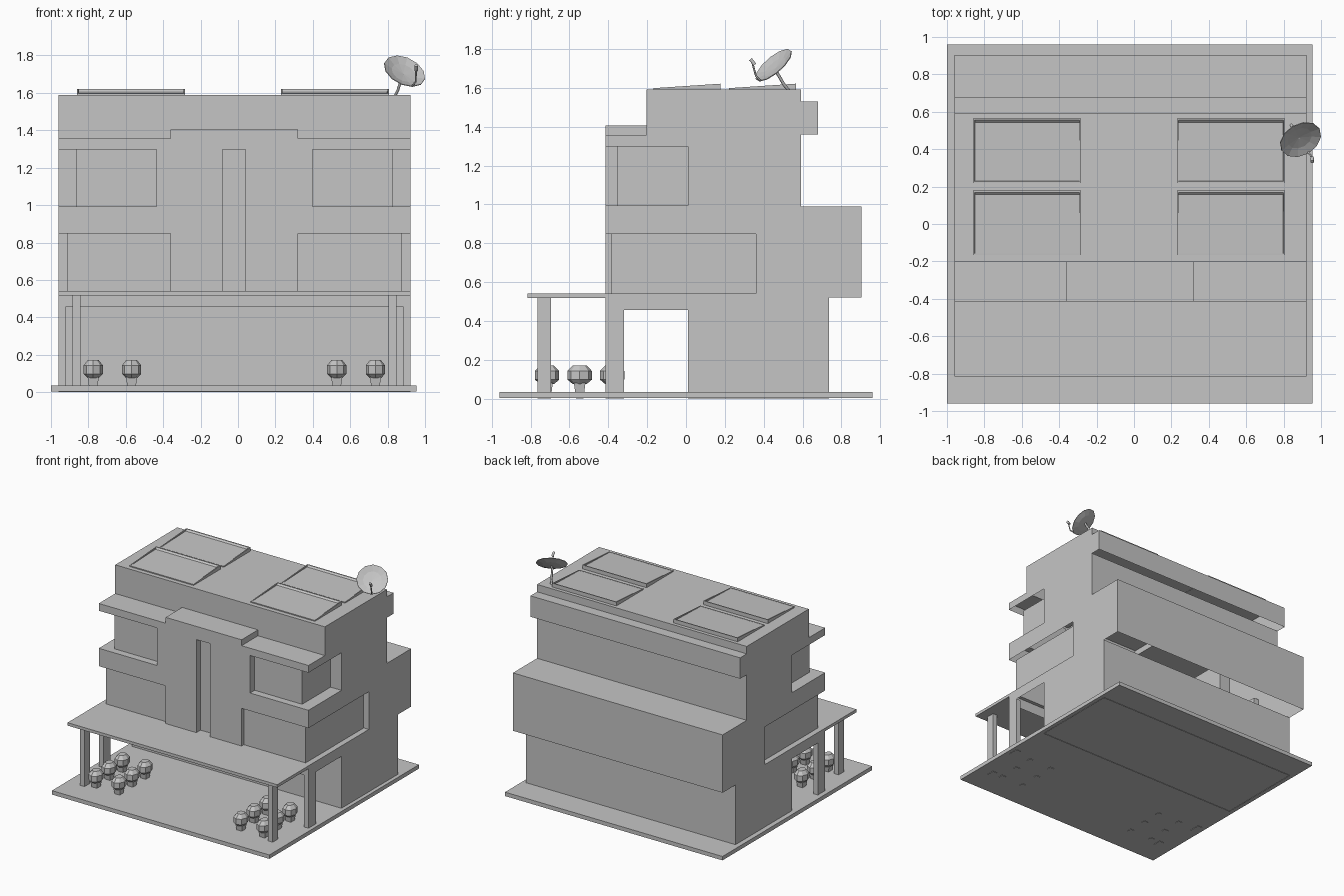
import bpy
import bmesh
from mathutils import Vector, Matrix

cube = bpy.data.objects.get("Cube")
if cube:
    bpy.data.objects.remove(cube, do_unlink=True)

GREY = (0.56, 0.56, 0.56, 1)
mat = bpy.data.materials.new("plain grey")
mat.use_nodes = True
mat.diffuse_color = GREY
mat.node_tree.nodes["Principled BSDF"].inputs["Base Color"].default_value = GREY

MID = -0.019         # the house is mirrored about this x
LEFT, RIGHT = -0.961, 0.923
ROOF = 1.59


def finish(name, bm):
    bmesh.ops.recalc_face_normals(bm, faces=bm.faces[:])
    mesh = bpy.data.meshes.new(name)
    bm.to_mesh(mesh)
    bm.free()
    mesh.materials.append(mat)
    ob = bpy.data.objects.new(name, mesh)
    bpy.context.collection.objects.link(ob)
    return ob


def prism_mesh(outline, axis, lo, hi):
    """Extrude a 2D outline along x (outline in y, z) or z (outline in x, y)."""
    bm = bmesh.new()
    put = (lambda p: (lo, p[0], p[1])) if axis == "x" else (lambda p: (p[0], p[1], lo))
    step = Vector((hi - lo, 0, 0)) if axis == "x" else Vector((0, 0, hi - lo))
    face = bm.faces.new([bm.verts.new(put(p)) for p in outline])
    new = bmesh.ops.extrude_face_region(bm, geom=[face], use_keep_orig=True)["geom"]
    bmesh.ops.translate(bm, vec=step, verts=[v for v in new if isinstance(v, bmesh.types.BMVert)])
    bmesh.ops.recalc_face_normals(bm, faces=bm.faces[:])
    return bm


def prism(name, outline, axis, lo, hi):
    return finish(name, prism_mesh(outline, axis, lo, hi))


def box(name, x0, x1, y0, y1, z0, z1):
    return prism(name, [(x0, y0), (x1, y0), (x1, y1), (x0, y1)], "z", z0, z1)


def mirrored(outline, side):
    return [(MID + side * (x - MID), y) for x, y in outline]


def rod(name, points, radius):
    curve = bpy.data.curves.new(name, "CURVE")
    curve.dimensions = "3D"
    curve.bevel_depth = radius
    curve.bevel_resolution = 1
    curve.use_fill_caps = True
    line = curve.splines.new("POLY")
    line.points.add(len(points) - 1)
    for p, co in zip(line.points, points):
        p.co = (*co, 1)
    curve.materials.append(mat)
    ob = bpy.data.objects.new(name, curve)
    bpy.context.collection.objects.link(ob)


# Ground slab, with the feet of the other parts just showing below, and porch roof
box("ground_slab", -1, 0.954, -0.96, 0.96, 0.003, 0.035)
box("porch_roof", LEFT, RIGHT, -0.815, -0.414, 0.518, 0.542)

# House body from its side profile
profile = [(0.01, 0), (0.01, 0.457), (-0.414, 0.457), (-0.414, 1.405), (-0.203, 1.405),
           (-0.203, ROOF), (0.593, ROOF), (0.593, 1.53), (0.678, 1.53), (0.678, 1.36),
           (0.593, 1.36), (0.593, 0.99), (0.903, 0.99), (0.903, 0.52), (0.737, 0.52), (0.737, 0)]
house = prism("house_body", profile, "x", LEFT, RIGHT)

# Recesses: corner windows on both floors, lowered side ledges, entrance slot
cutters = [box("slot_cutter", -0.084, 0.04, -0.6, -0.36, 0.542, 1.298)]


def corner_window(x_in, x_wall, y_wall, y_back):
    """L-shaped outline that wraps round the front corner."""
    return [(-1.2, -0.6), (x_in, -0.6), (x_in, y_wall), (x_wall, y_wall),
            (x_wall, y_back), (-1.2, y_back)]


ledge = [(-1.2, -0.6), (-0.36, -0.6), (-0.36, -0.203), (-1.2, -0.203)]
for side in (1, -1):
    for outline, lo, hi in (
        (corner_window(-0.436, -0.863, -0.355, 0.01), 0.993, 1.298),
        (corner_window(-0.36, -0.915, -0.385, 0.36), 0.542, 0.848),
        (ledge, 1.357, 1.5),
    ):
        cutters.append(prism("recess_cutter", mirrored(outline, side), "z", lo, hi))

bpy.context.view_layer.objects.active = house
for cutter in cutters:
    cutter.hide_render = True
    mod = house.modifiers.new("recess", "BOOLEAN")
    mod.operation = "DIFFERENCE"
    mod.solver = "EXACT"
    mod.object = cutter
    bpy.ops.object.modifier_apply(modifier=mod.name)
for cutter in cutters:
    bpy.data.objects.remove(cutter, do_unlink=True)

# The shell is open underneath: overhangs and recess ceilings have no soffit
bm = bmesh.new()
bm.from_mesh(house.data)
under = [f for f in bm.faces if f.normal.z < -0.9]
bmesh.ops.delete(bm, geom=under, context="FACES")
bm.to_mesh(house.data)
bm.free()

# Porch posts and side piers
for side, word in ((1, "right"), (-1, "left")):
    post = mirrored([(-0.885, -0.765), (-0.843, -0.765), (-0.843, -0.695), (-0.885, -0.695)], side)
    prism(word + "_porch_post", post, "z", 0, 0.52)
    pier = mirrored([(LEFT, -0.414), (-0.92, -0.414), (-0.92, -0.32), (LEFT, -0.32)], side)
    prism(word + "_side_pier", pier, "z", 0, 0.457)

# Tilted roof panels: the plate inside the rim sinks towards the back
for x in (-0.86, 0.23):
    for y in (-0.167, 0.22):
        wedge = [(y, ROOF - 0.002), (y, ROOF + 0.008), (y + 0.345, ROOF + 0.031),
                 (y + 0.345, ROOF - 0.002)]
        bm = prism_mesh(wedge, "x", x, x + 0.577)
        top = max(bm.faces, key=lambda f: f.normal.z)
        bmesh.ops.inset_region(bm, faces=[top], thickness=0.012, depth=0)
        bmesh.ops.inset_region(bm, faces=[top], thickness=0.001, depth=-0.001)
        for v in top.verts:
            if v.co.y > y + 0.2:
                v.co += Vector((0, -0.012, -0.011))
        finish("roof_panel", bm)

# Shrubs: faceted crown with a flat top on a tapered square stem
crown = ((0.034, 0.076), (0.058, 0.098), (0.058, 0.143), (0.032, 0.172))
for x in (-0.774, -0.569, 0.528, 0.735):
    for y in (-0.715, -0.547, -0.38):
        bm = bmesh.new()
        rings = []
        for radius, z in crown:
            ring = bmesh.ops.create_circle(bm, segments=8, radius=radius)["verts"]
            bmesh.ops.scale(bm, vec=(0.89, 1.08, 1), verts=ring)
            bmesh.ops.translate(bm, vec=(x, y, z), verts=ring)
            rings.append(ring)
        for low, high in zip(rings, rings[1:]):
            for i in range(8):
                j = (i + 1) % 8
                bm.faces.new((low[i], low[j], high[j], high[i]))
        bm.faces.new(rings[0])
        bm.faces.new(rings[-1])
        stem = bmesh.ops.create_cone(bm, cap_ends=True, segments=4, radius1=0.026,
                                     radius2=0.042, depth=0.08)["verts"]
        bmesh.ops.rotate(bm, verts=stem, matrix=Matrix.Rotation(0.7854, 3, "Z"))
        bmesh.ops.translate(bm, vec=(x, y, 0.04), verts=stem)
        finish("shrub", bm)

# Satellite dish: shallow twelve-sided bowl, feed arm and bent stand
normal = Vector((0.35, -0.6, 0.7)).normalized()
centre = Vector((0.89, 0.452, 1.715))
bm = bmesh.new()
rings = []
for radius, depth in ((0.118, 0), (0.07, -0.015)):
    ring = bmesh.ops.create_circle(bm, segments=12, radius=radius)["verts"]
    bmesh.ops.translate(bm, vec=(0, 0, depth), verts=ring)
    rings.append(ring)
hub = bm.verts.new((0, 0, -0.022))
for i in range(12):
    j = (i + 1) % 12
    bm.faces.new((rings[0][i], rings[0][j], rings[1][j], rings[1][i]))
    bm.faces.new((rings[1][i], rings[1][j], hub))
dish = finish("dish_bowl", bm)
dish.rotation_euler = Vector((0, 0, 1)).rotation_difference(normal).to_euler()
dish.location = centre
solid = dish.modifiers.new("thickness", "SOLIDIFY")
solid.thickness = 0.004

tip = Vector((0.953, 0.34, 1.735))
rod("dish_feed_arm", [(0.93, 0.385, 1.635), (0.95, 0.36, 1.66), tip], 0.005)
rod("dish_feed_horn", [tip + Vector((0, -0.008, 0.012)), tip + Vector((0, 0.014, -0.016))], 0.01)
rod("dish_stand", [(0.84, 0.53, ROOF - 0.005), (0.855, 0.505, 1.615), (0.875, 0.467, 1.68),
                   centre - normal * 0.02], 0.008)
